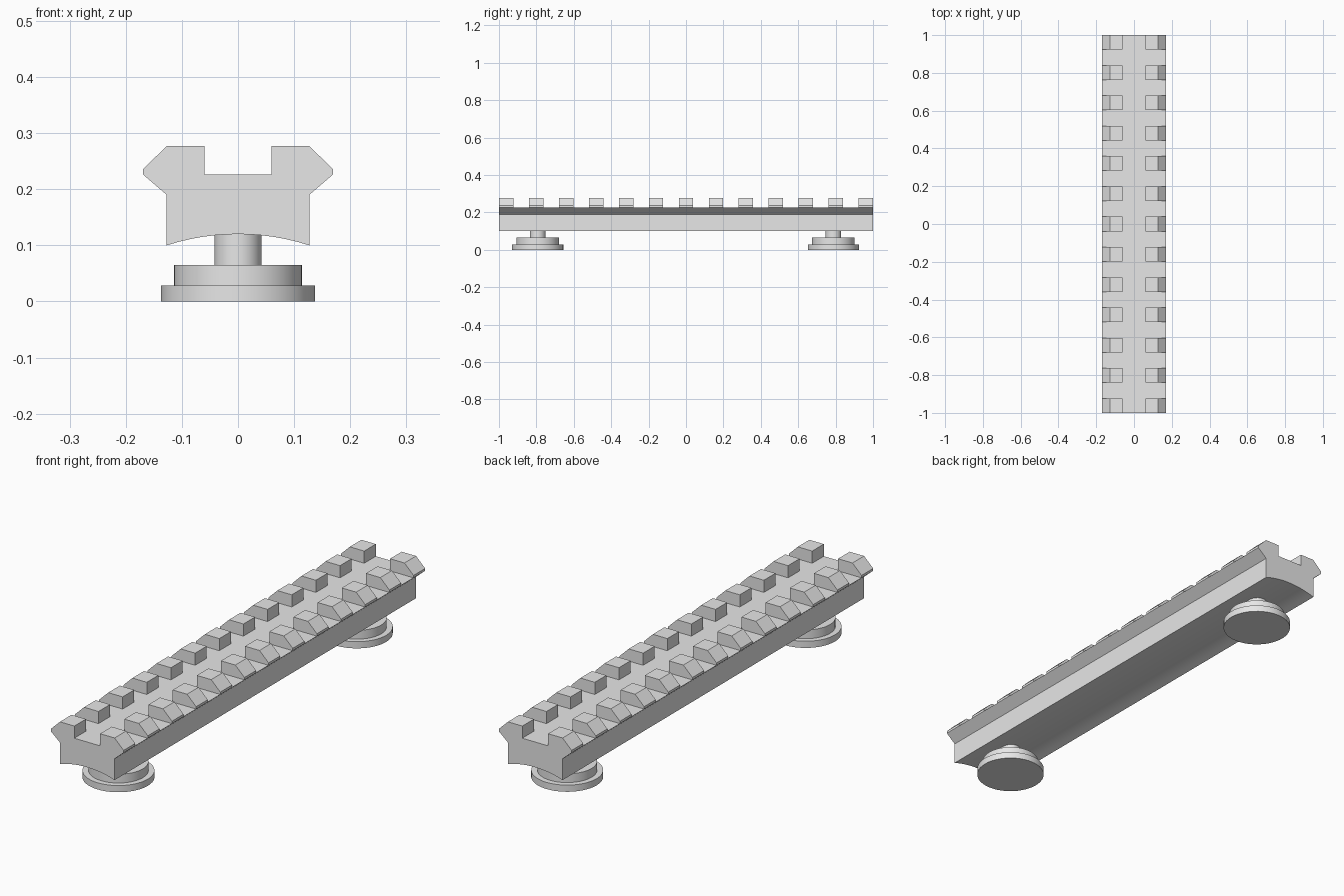
import bpy, bmesh, math

cube = bpy.data.objects.get("Cube")
if cube:
    bpy.data.objects.remove(cube, do_unlink=True)

GREY = (0.8, 0.8, 0.8, 1)
metal = bpy.data.materials.new("light_grey")
metal.use_nodes = True
metal.diffuse_color = GREY
metal.node_tree.nodes["Principled BSDF"].inputs["Base Color"].default_value = GREY


def finish(name, bm):
    """Turn a bmesh into a shaded object with the grey material."""
    bmesh.ops.recalc_face_normals(bm, faces=bm.faces)
    mesh = bpy.data.meshes.new(name)
    bm.to_mesh(mesh)
    bm.free()
    mesh.materials.append(metal)
    obj = bpy.data.objects.new(name, mesh)
    bpy.context.collection.objects.link(obj)
    bpy.ops.object.select_all(action="DESELECT")
    obj.select_set(True)
    bpy.context.view_layer.objects.active = obj
    bpy.ops.object.shade_smooth_by_angle(angle=math.radians(30))
    return obj


def extrude_profile(name, profile, y0, y1):
    """Extrude an x-z outline along y."""
    bm = bmesh.new()
    face = bm.faces.new([bm.verts.new((x, y0, z)) for x, z in profile])
    new = bmesh.ops.extrude_face_region(bm, geom=[face])["geom"]
    moved = [v for v in new if isinstance(v, bmesh.types.BMVert)]
    bmesh.ops.translate(bm, verts=moved, vec=(0, y1 - y0, 0))
    return finish(name, bm)


# Rail body: wide lip on top, hollow curved underside
HALF_WIDTH, FLOOR = 0.127, 0.226
radius = (HALF_WIDTH ** 2 + 0.02 ** 2) / (2 * 0.02)
STEPS = 12
arc = []
for i in range(STEPS + 1):
    x = HALF_WIDTH * (2 * i / STEPS - 1)
    arc.append((x, 0.12 - radius + math.sqrt(radius ** 2 - x ** 2)))
side = [(HALF_WIDTH, 0.19), (0.169, FLOOR)]
body = arc + side + [(-x, z) for x, z in reversed(side)]
extrude_profile("rail_body", body, -1, 1)

# Rows of clamping teeth along both edges
COUNT, LENGTH = 13, 0.077
pitch = (2 - LENGTH) / (COUNT - 1)
tooth = [(0.06, FLOOR), (0.169, FLOOR), (0.169, 0.236), (HALF_WIDTH, 0.277), (0.06, 0.277)]
for label, sign in (("left", 1), ("right", -1)):
    outline = [(sign * x, z) for x, z in tooth]
    for i in range(COUNT):
        start = -1 + i * pitch
        extrude_profile(f"{label}_tooth_{i + 1}", outline, start, start + LENGTH)

# Stepped round feet: base disc, middle disc and stem
foot = [(0, 0), (0.137, 0), (0.137, 0.028), (0.114, 0.028), (0.114, 0.065),
        (0.042, 0.065), (0.042, 0.13), (0, 0.13)]
for label, y in (("front_foot", -0.793), ("back_foot", 0.788)):
    bm = bmesh.new()
    verts = [bm.verts.new((r, 0, z)) for r, z in foot]
    edges = [bm.edges.new(pair) for pair in zip(verts, verts[1:])]
    bmesh.ops.spin(bm, geom=verts + edges, axis=(0, 0, 1), cent=(0, 0, 0),
                   angle=math.tau, steps=48)
    bmesh.ops.remove_doubles(bm, verts=bm.verts, dist=0.0001)
    finish(label, bm).location = (0, y, 0)
